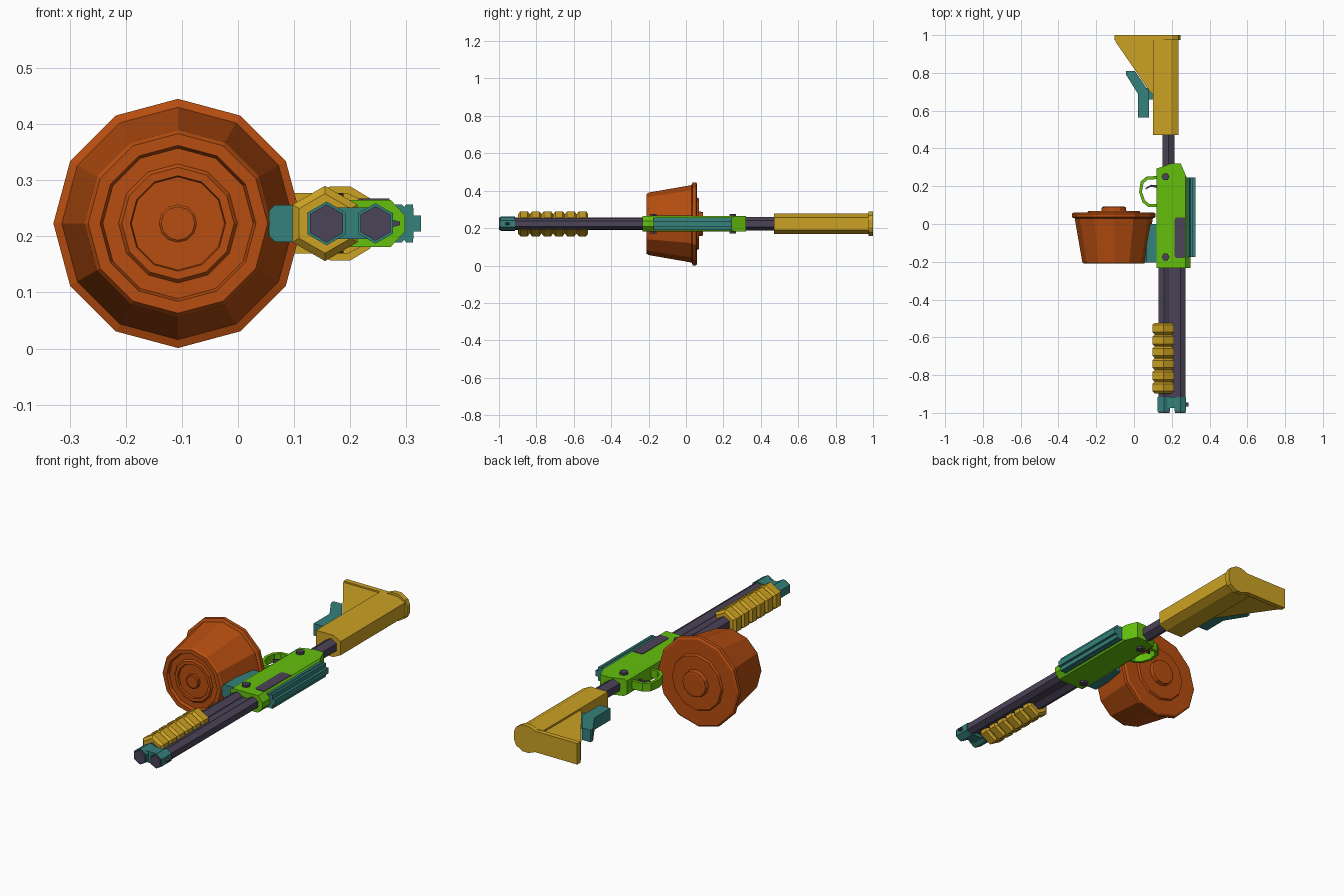
import bpy, bmesh, math
from mathutils import Vector

if "Cube" in bpy.data.objects:
    bpy.data.objects.remove(bpy.data.objects["Cube"])

Z = 0.223  # height of the symmetry plane


def material(name, rgb):
    m = bpy.data.materials.new(name)
    m.diffuse_color = (*rgb, 1)
    m.use_nodes = True
    m.node_tree.nodes["Principled BSDF"].inputs["Base Color"].default_value = m.diffuse_color
    return m


ORANGE = material("burnt orange", (0.47, 0.075, 0.005))
GREEN = material("bright green", (0.13, 0.53, 0.004))
YELLOW = material("mustard yellow", (0.60, 0.36, 0.017))
TEAL = material("dark teal", (0.035, 0.22, 0.20))
DARK = material("dark violet grey", (0.07, 0.056, 0.098))


def finish(bm, name, mat):
    bmesh.ops.remove_doubles(bm, verts=bm.verts, dist=1e-5)
    bmesh.ops.recalc_face_normals(bm, faces=bm.faces)
    me = bpy.data.meshes.new(name)
    bm.to_mesh(me)
    bm.free()
    me.materials.append(mat)
    ob = bpy.data.objects.new(name, me)
    bpy.context.collection.objects.link(ob)
    return ob


def extruded(polys, vec):
    """Closed solid from coplanar polygons swept along vec."""
    bm = bmesh.new()
    for p in polys:
        bm.faces.new([bm.verts.new(v) for v in p])
    bmesh.ops.remove_doubles(bm, verts=bm.verts, dist=1e-5)
    r = bmesh.ops.extrude_face_region(bm, geom=bm.faces[:], use_keep_orig=True)
    bmesh.ops.translate(bm, vec=vec, verts=[g for g in r["geom"] if isinstance(g, bmesh.types.BMVert)])
    return bm


def plate(name, polys, z0, z1, mat):
    """Side outlines (x, y), thick in z; z is relative to the symmetry plane."""
    bm = extruded([[(x, y, Z + z0) for x, y in p] for p in polys], (0, 0, z1 - z0))
    return finish(bm, name, mat)


def bar(half, y0, y1):
    """Mirrored cross-section (x, half width) swept along y."""
    sec = [(x, y0, Z + w) for x, w in half] + [(x, y0, Z - w) for x, w in reversed(half)]
    return extruded([sec], (0, y1 - y0, 0))


def lathe(name, profile, x, sides, mat):
    """Profile (radius, y) turned about a lengthwise axis, one corner pointing up."""
    bm = bmesh.new()
    rings = []
    for r, y in profile:
        angles = [math.pi / 2 + i * math.tau / sides for i in range(sides)]
        rings.append([bm.verts.new((x + r * math.cos(a), y, Z + r * math.sin(a))) for a in angles])
    for a, b in zip(rings, rings[1:]):
        for i in range(sides):
            j = (i + 1) % sides
            bm.faces.new((a[i], a[j], b[j], b[i]))
    bm.faces.new(rings[0])
    bm.faces.new(rings[-1])
    return finish(bm, name, mat)


def tube(name, x, r, y0, y1, mat):
    return lathe(name, [(r, y0), (r, y1)], x, 6, mat)


# Drum magazine: stepped front face, tapered body, rim, rear cover and hub
lathe("drum_magazine", [
    (0.030, -0.208), (0.034, -0.205), (0.034, -0.192), (0.083, -0.192), (0.085, -0.202),
    (0.100, -0.202), (0.106, -0.195), (0.134, -0.195), (0.139, -0.210), (0.160, -0.210),
    (0.167, -0.200), (0.207, 0.030), (0.222, 0.036), (0.222, 0.054), (0.213, 0.060),
    (0.140, 0.060), (0.135, 0.070), (0.066, 0.070), (0.063, 0.090), (0.055, 0.092)],
    -0.107, 12, ORANGE)

# Magazine well between drum and receiver
finish(bar([(0.055, 0.022), (0.066, 0.033), (0.13, 0.033)], -0.205, 0.0), "magazine_well", TEAL)

# Receiver with chamfered top and sliced rear corners
bm = bar([(0.12, 0.034), (0.132, 0.042), (0.272, 0.042), (0.298, 0.014)], -0.232, 0.32)
for co, no in [((0.125, 0.295, 0), (-0.35, 1, 0)), ((0.25, 0.315, 0), (1, 0.42, 0))]:
    cut = bmesh.ops.bisect_plane(bm, geom=bm.verts[:] + bm.edges[:] + bm.faces[:], plane_co=co,
                                 plane_no=Vector(no).normalized(), clear_outer=True)
    bmesh.ops.contextual_create(bm, geom=[g for g in cut["geom_cut"] if isinstance(g, bmesh.types.BMEdge)])
finish(bm, "receiver", GREEN)

# Ejection port plate on one side
plate("ejection_port", [[(0.215, -0.17), (0.222, -0.18), (0.27, -0.18), (0.27, 0.035),
                         (0.222, 0.035), (0.215, 0.025)]], 0.038, 0.044, DARK)

# Hexagonal cross pins through the receiver
for n, y in enumerate((0.25, -0.175)):
    ring = [(0.167 + 0.021 * math.cos(i * math.pi / 3), y + 0.021 * math.sin(i * math.pi / 3))
            for i in range(6)]
    plate(f"cross_pin_{n + 1}", [ring], -0.053, 0.053, DARK)

# Top rail
finish(bar([(0.275, 0.034), (0.292, 0.034), (0.296, 0.029), (0.300, 0.034), (0.312, 0.034),
            (0.313, 0.014), (0.326, 0.014)], -0.175, 0.245), "top_rail", TEAL)

# Trigger guard loop and trigger
outer = [(0.13, 0.255), (0.065, 0.25), (0.035, 0.225), (0.027, 0.17), (0.045, 0.115), (0.075, 0.09), (0.13, 0.09)]
inner = [(0.13, 0.238), (0.072, 0.235), (0.050, 0.215), (0.042, 0.17), (0.058, 0.125), (0.082, 0.105), (0.13, 0.105)]
loop = [[outer[i], outer[i + 1], inner[i + 1], inner[i]] for i in range(6)]
plate("trigger_guard", loop, -0.02, 0.02, GREEN)
plate("trigger", [[(0.125, 0.19), (0.125, 0.205), (0.09, 0.208), (0.06, 0.19), (0.063, 0.183), (0.09, 0.197)]],
      -0.008, 0.008, DARK)

# Twin hexagonal barrels, the web between them and the rear tube
tube("upper_barrel", 0.245, 0.031, -1.0, -0.2, DARK)
tube("lower_barrel", 0.158, 0.034, -1.0, -0.2, DARK)
finish(bar([(0.18, 0.014), (0.225, 0.014)], -0.95, -0.2), "barrel_web", DARK)
tube("rear_tube", 0.182, 0.036, 0.25, 0.5, DARK)

# Muzzle clamp and front sight
tube("upper_muzzle_collar", 0.245, 0.036, -0.993, -0.915, TEAL)
tube("lower_muzzle_collar", 0.158, 0.039, -0.993, -0.915, TEAL)
finish(bar([(0.16, 0.028), (0.245, 0.028)], -0.975, -0.915), "muzzle_bridge", TEAL)
finish(bar([(0.27, 0.008), (0.289, 0.003)], -0.965, -0.945), "front_sight", DARK)

# Ribbed fore grip
ribs, start, pitch = 6, -0.897, 0.0625
profile = []
for i in range(ribs):
    y = start + i * pitch
    profile += [(0.053, y), (0.067, y + 0.012), (0.067, y + pitch - 0.012), (0.053, y + pitch - 0.002)]
lathe("fore_grip", profile, 0.155, 6, YELLOW)

# Shoulder stock: body, lower fin, butt plate
finish(bar([(0.10, 0.054), (0.195, 0.054), (0.236, 0.034)], 0.47, 0.98), "stock_body", YELLOW)
plate("stock_fin", [[(0.11, 0.68), (0.085, 0.70), (-0.098, 0.965), (-0.098, 0.985), (0.11, 0.985)]],
      -0.045, 0.045, YELLOW)
plate_half = [(-0.102, 0.052), (0.13, 0.052), (0.165, 0.066), (0.2, 0.066), (0.235, 0.045), (0.246, 0.02)]
finish(bar(plate_half, 0.975, 1.0), "butt_plate", YELLOW)

# Folded lever under the stock
plate("stock_lever", [[(0.02, 0.565), (0.08, 0.565), (0.08, 0.70), (0.02, 0.69)],
                      [(0.02, 0.69), (0.08, 0.70), (0.005, 0.81), (-0.042, 0.81), (-0.042, 0.79)]],
      -0.03, 0.03, TEAL)
# Short tab joining lever and stock
plate("lever_tab", [[(0.06, 0.66), (0.12, 0.66), (0.12, 0.72), (0.06, 0.72)]], -0.022, 0.022, TEAL)
